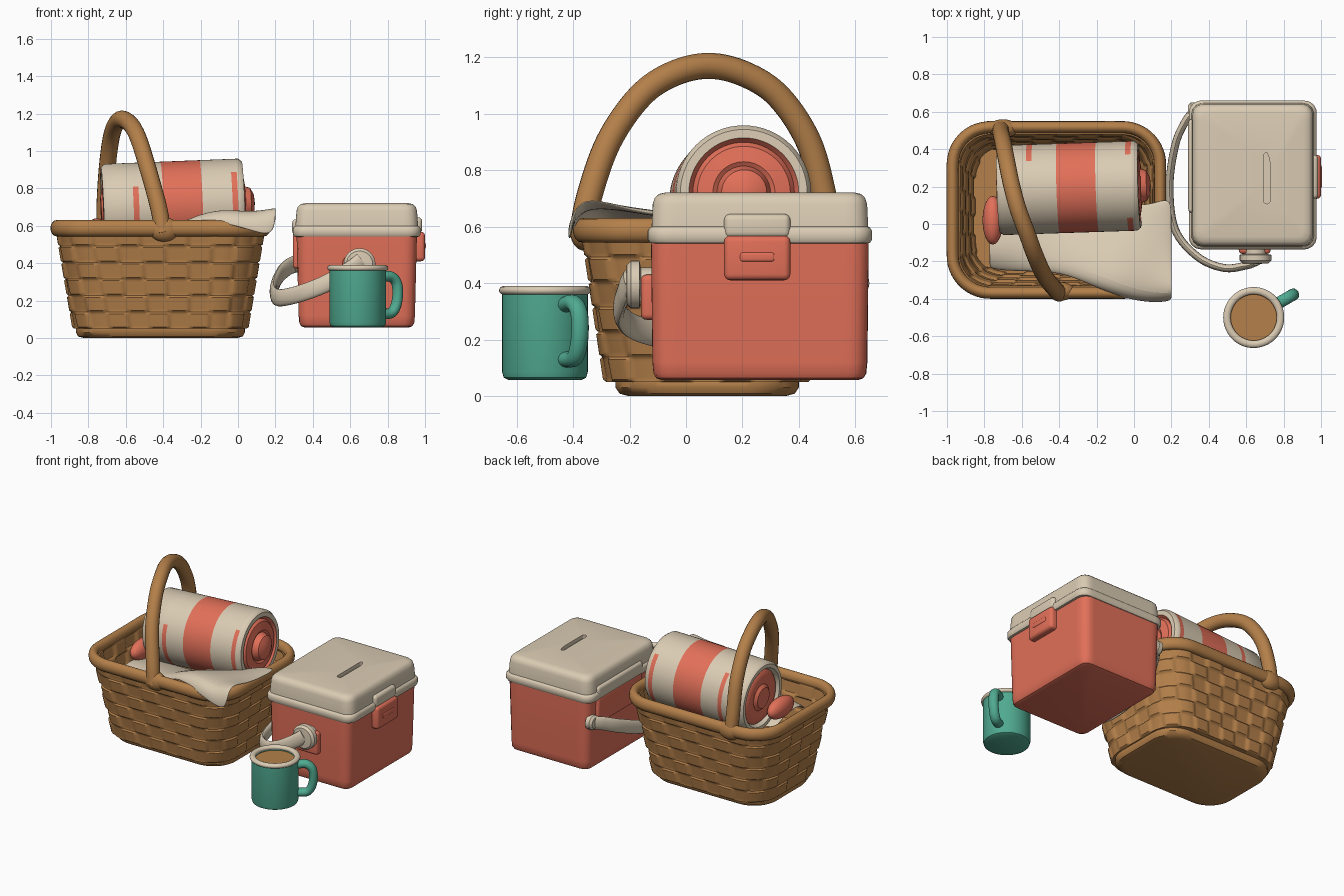
import bpy, bmesh, math
from mathutils import Vector as V

if "Cube" in bpy.data.objects:
    bpy.data.objects.remove(bpy.data.objects["Cube"])

def material(name, rgb):
    m = bpy.data.materials.new(name)
    lin = [((c / 255 + 0.055) / 1.055) ** 2.4 for c in rgb]
    m.diffuse_color = (*lin, 1)
    m.use_nodes = True
    m.node_tree.nodes["Principled BSDF"].inputs["Base Color"].default_value = m.diffuse_color
    return m

BROWN = material("wicker_brown", (180, 128, 74))
CREAM = material("cream", (219, 204, 180))
CORAL = material("coral", (226, 112, 89))
TEAL = material("teal", (80, 170, 144))

def finish(ob, angle=40):
    bpy.ops.object.select_all(action='DESELECT')
    ob.select_set(True)
    bpy.context.view_layer.objects.active = ob
    bpy.ops.object.shade_smooth_by_angle(angle=math.radians(angle))
    return ob

def to_object(name, bm, *mats):
    bmesh.ops.recalc_face_normals(bm, faces=bm.faces)
    me = bpy.data.meshes.new(name)
    bm.to_mesh(me)
    bm.free()
    for m in mats:
        me.materials.append(m)
    ob = bpy.data.objects.new(name, me)
    bpy.context.collection.objects.link(ob)
    return ob

def skin(name, rings, *mats, loop=False, rule=None, angle=40):
    """Bridge equal rings of points; cap the ends unless looped."""
    bm = bmesh.new()
    vs = [[bm.verts.new(p) for p in r] for r in rings]
    n = len(vs[0])
    for i in range(len(vs) if loop else len(vs) - 1):
        a, b = vs[i], vs[(i + 1) % len(vs)]
        for j in range(n):
            k = (j + 1) % n
            f = bm.faces.new((a[j], a[k], b[k], b[j]))
            if rule:
                f.material_index = rule(i, f.calc_center_median())
    if not loop:
        for r, i in ((vs[0], 0), (vs[-1], len(vs) - 2)):
            f = bm.faces.new(r)
            if rule:
                f.material_index = rule(i, f.calc_center_median())
    return finish(to_object(name, bm, *mats), angle)

def rrect(c, hx, hy, r, z, n=96, off=None):
    """Rounded rectangle sampled evenly; off(u) pushes points outward."""
    ax, ay, q = hx - r, hy - r, math.pi * r / 2
    total = 4 * (ax + ay + q)
    out = []
    for i in range(n):
        d = total * i / n
        for k, (sx, sy) in enumerate(((1, 1), (-1, 1), (-1, -1), (1, -1))):
            L = 2 * (ay if k % 2 == 0 else ax)
            ang, back = k * math.pi / 2, L - d
            if d > L:
                ang, back = ang + min(d - L, q) / r, 0
            if d <= L + q or k == 3:
                nrm = V((math.cos(ang), math.sin(ang), 0))
                tan = V((-nrm.y, nrm.x, 0))
                p = V((c[0] + sx * ax, c[1] + sy * ay, z)) - tan * back
                out.append(p + nrm * (r + (off(i / n) if off else 0)))
                break
            d -= L + q
    return out

def tube(name, pts, a, b, ref, mat, closed=False, steps=8, sides=16):
    """Sweep an oval along a smooth path; b lies along ref."""
    pts, ref, n = [V(p) for p in pts], V(ref), len(pts)
    get = (lambda i: pts[i % n]) if closed else (lambda i: pts[max(0, min(n - 1, i))])
    path = []
    for i in range(n if closed else n - 1):
        p0, p1, p2, p3 = (get(i + k) for k in (-1, 0, 1, 2))
        for s in range(steps):
            t = s / steps
            path.append(0.5 * (2 * p1 + (p2 - p0) * t + (2 * p0 - 5 * p1 + 4 * p2 - p3) * t * t
                               + (3 * p1 - p0 - 3 * p2 + p3) * t ** 3))
    if not closed:
        path.append(pts[-1])
    m, rings = len(path), []
    for i, p in enumerate(path):
        nxt, prv = (path[(i + 1) % m], path[i - 1]) if closed else (path[min(i + 1, m - 1)], path[max(i - 1, 0)])
        t = (nxt - prv).normalized()
        side = t.cross(ref).normalized()
        up = side.cross(t)
        rings.append([p + side * a * math.cos(w) + up * b * math.sin(w)
                      for w in (2 * math.pi * k / sides for k in range(sides))])
    return skin(name, rings, mat, loop=closed)

def lathe(name, profile, base, axis, *mats, n=48, rule=None):
    """Spin (radius, distance) pairs around an axis."""
    q = V(axis).to_track_quat('Z', 'Y')
    rings = [[V(base) + q @ V((max(r, .002) * math.cos(w), max(r, .002) * math.sin(w), d))
              for w in (2 * math.pi * k / n for k in range(n))] for r, d in profile]
    return skin(name, rings, *mats, rule=rule)

def block(name, lo, hi, mat, bevel=0.02):
    bm = bmesh.new()
    bmesh.ops.create_cube(bm, size=1)
    for v in bm.verts:
        v.co = V([(l + h) / 2 + c * (h - l) for l, h, c in zip(lo, hi, v.co)])
    bmesh.ops.bevel(bm, geom=bm.edges[:], offset=bevel, segments=4, profile=0.5, affect='EDGES')
    return finish(to_object(name, bm, mat))

def ball(name, c, s, mat):
    bm = bmesh.new()
    bmesh.ops.create_uvsphere(bm, u_segments=24, v_segments=14, radius=1)
    for v in bm.verts:
        v.co = V([a + b * d for a, b, d in zip(c, s, v.co)])
    return finish(to_object(name, bm, mat))

# Woven basket wall: checker of raised blocks up the outside and down the inside
BC = (-0.415, 0.075)
COLS, ROWS, SUB = 28, 6, 10

def wall_ring(v, inset):
    clamp = lambda x: max(-1, min(1, 4 * x))
    row = clamp(math.sin(math.pi * ROWS * v))
    bulge = lambda u: 0.006 * row * clamp(math.sin(math.pi * COLS * u)) - 0.004 * (1 - abs(row))
    return rrect(BC, 0.465 + 0.09 * v - inset, 0.362 + 0.08 * v - inset, 0.2 - inset,
                 0.05 + 0.53 * v, COLS * 10, bulge)

levels = [i / (ROWS * SUB) for i in range(ROWS * SUB + 1)]
skin("basket_wall", [wall_ring(v, 0) for v in levels]
     + [wall_ring(v, 0.035) for v in reversed(levels) if v > 0.08], BROWN)
skin("basket_foot", [rrect(BC, hx, hy, 0.17, z) for hx, hy, z in
     ((.41, .28, 0), (.44, .31, .008), (.452, .325, .03), (.452, .325, .05), (.44, .31, .065))], BROWN)
tube("basket_rim", rrect(BC, 0.555, 0.443, 0.2, 0.587, 48), 0.032, 0.043, (0, 0, 1), BROWN, True, 3)

# Basket handle and its end knobs
tube("basket_handle", [(-.40, -.37, .56), (-.425, -.345, .7), (-.48, -.275, .9), (-.53, -.165, 1.06),
     (-.572, -.05, 1.14), (-.62, .08, 1.17), (-.655, .21, 1.14), (-.68, .33, 1.06),
     (-.70, .435, .9), (-.712, .49, .7), (-.71, .51, .56)], 0.046, 0.045, (0.95, 0.31, 0), BROWN)
for nm, c in (("front", (-.395, -.36, .58)), ("back", (-.70, .51, .58))):
    ball("handle_knob_" + nm, c, (.08, .05, .065), BROWN)

# Rolled blanket with coral stripes and coral spiral ends
roll = [(0, -.01), (.07, -.008), (.09, .01), (.12, .0), (.17, .01), (.185, .025),
        (.2, .0), (.225, .0), (.24, .02), (.24, .16), (.24, .19), (.24, .32), (.24, .53), (.24, .69),
        (.24, .72), (.24, .735), (.225, .755), (.195, .755), (.18, .735), (.165, .755), (.11, .765),
        (.095, .755), (.08, .795), (.045, .812), (0, .816)]
def roll_colour(i, c):
    if i < 5 or i >= 17 or i == 11:
        return 1
    return int(i in (9, 13) and c.z < 0.885 and not (i == 9 and c.y < 0.05 and c.z > 0.8))
lathe("blanket_roll", roll, (-.725, .18, .69), (.755, .025, .03), CREAM, CORAL, n=64, rule=roll_colour)
ball("blanket_fold", (-.755, .02, .57), (.055, .13, .07), CORAL)

# Cloth spilling over the front right corner
xs = (-.78, -.6, -.4, -.24, -.08, .08, .205)
rows = [((-.25, -.26, -.26, -.33, -.40, -.43, -.42), (.46, .49, .55, .635, .62, .57, .53)),
        ((-.22, -.22, -.22, -.27, -.35, -.40, -.40), (.50, .52, .57, .67, .72, .68, .74)),
        ((-.12, -.12, -.10, -.10, -.12, -.18, -.20), (.54, .54, .55, .60, .66, .67, .66)),
        ((.05, .05, .05, .05, .03, .0, .03), (.50, .50, .50, .52, .60, .65, .64)),
        ((.12, .12, .12, .12, .12, .10, .16), (.46, .46, .46, .47, .54, .64, .64))]
bm = bmesh.new()
g = [[bm.verts.new(p) for p in zip(xs, ys, zs)] for ys, zs in rows]
for r0, r1 in zip(g, g[1:]):
    for j in range(len(xs) - 1):
        bm.faces.new((r0[j], r0[j + 1], r1[j + 1], r1[j]))
cloth = to_object("cloth", bm, CREAM)
cloth.modifiers.new("thick", 'SOLIDIFY').thickness = 0.02
cloth.modifiers.new("soft", 'SUBSURF').levels = 3
cloth.modifiers["soft"].render_levels = 3
finish(cloth, 60)

# Cooler body, and lid whose top runs in to a sunken slot
CC, SLOT = (0.635, 0.262), (0.71, 0.245)
skin("cooler_body", [rrect(CC, hx, hy, r, z) for hx, hy, r, z in
     ((.28, .35, .03, .057), (.297, .367, .045, .063), (.307, .377, .055, .08),
      (.311, .381, .06, .12), (.322, .386, .06, .56))], CORAL)
skin("cooler_lid", [rrect(CC, hx, hy, r, z) for hx, hy, r, z in
     ((.32, .375, .05, .54), (.335, .39, .06, .543), (.342, .398, .065, .555), (.342, .398, .065, .585),
      (.334, .39, .06, .597), (.328, .384, .06, .6), (.322, .38, .06, .68), (.315, .373, .055, .702),
      (.300, .358, .045, .716), (.27, .33, .03, .722))]
     + [rrect(SLOT, .017, .137, .016, z) for z in (.722, .697)], CREAM)

# Cooler latch on the right and hinge plate on the left
block("latch_top", (.93, .135, .56), (.985, .37, .645), CREAM, .022)
block("latch_bottom", (.93, .135, .41), (1.0, .37, .568), CORAL, .022)
block("latch_grip", (.98, .19, .475), (1.004, .315, .51), CORAL, .01)
block("hinge_plate", (.293, .06, .37), (.34, .56, .56), CORAL, .02)
block("hinge_top", (.290, .06, .55), (.34, .56, .635), CREAM, .02)

# Cooler carry handle with its pivots
block("pivot_plate", (.56, -.16, .27), (.73, -.09, .43), CORAL, .02)
lathe("pivot_front", [(0, 0), (.06, 0), (.06, .05), (.085, .055), (.085, .085), (.07, .1), (0, .105)],
      (.65, -.11, .395), (0, -1, 0), CREAM, n=32)
lathe("pivot_back", [(0, 0), (.05, 0), (.05, .03), (.035, .045), (0, .045)],
      (.335, .6, .4), (-1, 0, 0), CREAM, n=32)
tube("carry_handle", [(.66, -.2, .41), (.6, -.222, .365), (.48, -.235, .295), (.34, -.175, .24),
     (.22, -.03, .215), (.19, .2, .25), (.22, .42, .33), (.27, .54, .38), (.32, .61, .4)],
     .021, .046, (0, 0, 1), CREAM)

# Mug with rim, drink and handle
MUG = (.64, -.5, 0)
lathe("mug_body", [(0, .057), (.13, .057), (.146, .065), (.152, .085), (.152, .365), (.128, .365),
                   (.128, .33), (0, .33)], MUG, (0, 0, 1), TEAL)
lathe("mug_drink", [(0, .32), (.13, .32), (.13, .358), (0, .358)], MUG, (0, 0, 1), BROWN)
tube("mug_rim", [(.64 + .143 * math.cos(w), -.5 + .143 * math.sin(w), .374)
     for w in (math.pi * k / 12 for k in range(24))], .02, .016, (0, 0, 1), CREAM, True, 2)
tube("mug_handle", [(.64 + .86 * r, -.5 + .5 * r, z) for r, z in
     ((.13, .32), (.2, .33), (.243, .29), (.245, .2), (.21, .135), (.13, .13))],
     .028, .032, (-.5, .86, 0), TEAL)
